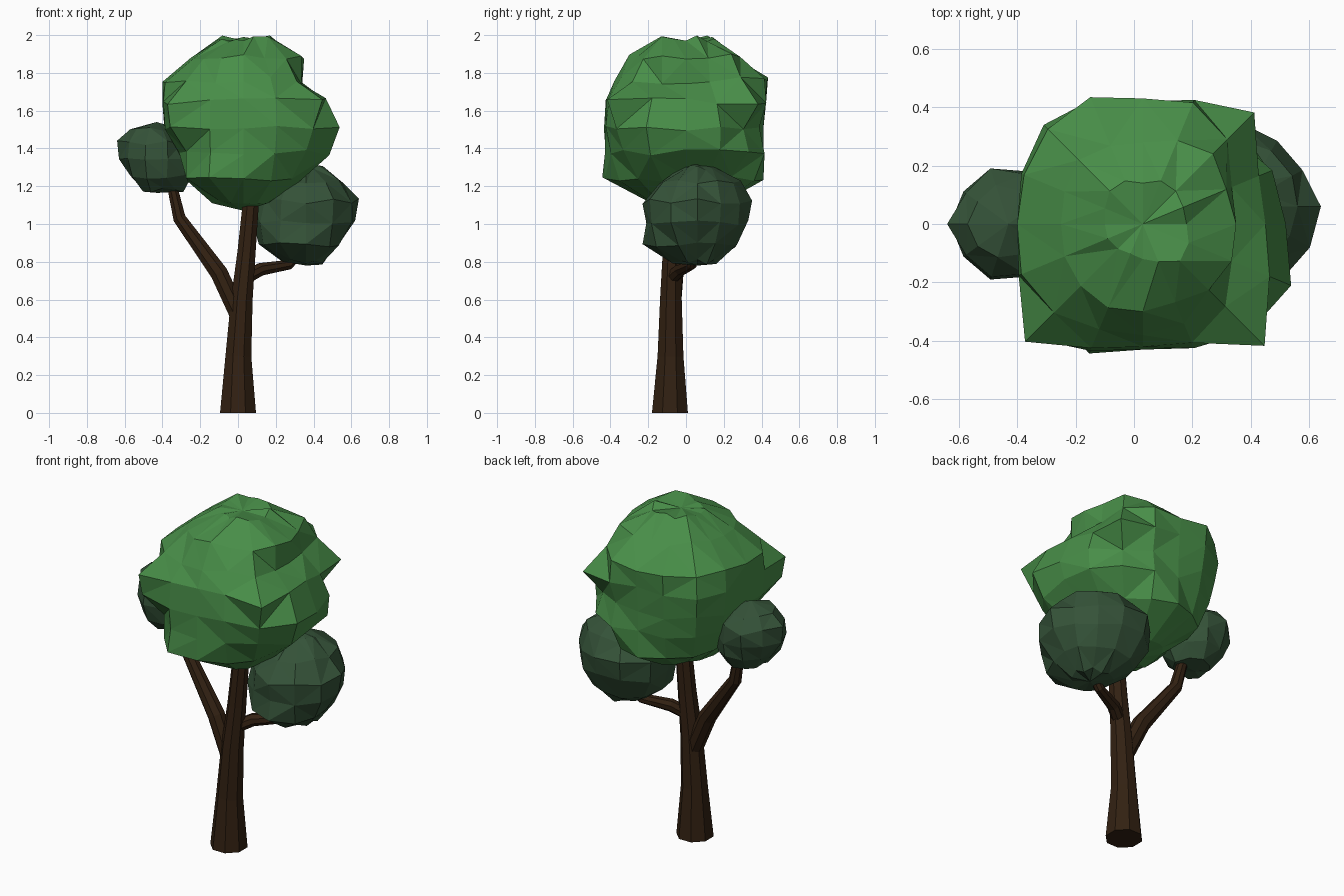
import bpy, bmesh, math, random
from mathutils import Vector

if "Cube" in bpy.data.objects:
    bpy.data.objects.remove(bpy.data.objects["Cube"])

random.seed(4)


def material(name, rgb):
    m = bpy.data.materials.new(name)
    m.diffuse_color = (*rgb, 1)
    m.use_nodes = True
    m.node_tree.nodes["Principled BSDF"].inputs["Base Color"].default_value = m.diffuse_color
    return m


BARK = material("bark", (0.032, 0.015, 0.006))
LEAF = material("light_leaves", (0.065, 0.27, 0.065))
SHADE = material("dark_leaves", (0.035, 0.085, 0.04))


def loft(name, rings, mat, bottom=None, top=None, triangulate=False):
    """Skin a stack of equal-sized rings; close ends with a cap or a pole."""
    bm = bmesh.new()
    vs = [[bm.verts.new(p) for p in ring] for ring in rings]
    n = len(vs[0])
    for a, b in zip(vs, vs[1:]):
        for i in range(n):
            j = (i + 1) % n
            bm.faces.new((a[i], a[j], b[j], b[i]))
    for ring, pole in ((vs[0], bottom), (vs[-1], top)):
        if pole is None:
            bm.faces.new(ring)
        else:
            p = bm.verts.new(pole)
            for i in range(n):
                bm.faces.new((ring[i], ring[(i + 1) % n], p))
    if triangulate:
        bmesh.ops.triangulate(bm, faces=bm.faces[:])
    bmesh.ops.recalc_face_normals(bm, faces=bm.faces[:])
    me = bpy.data.meshes.new(name)
    bm.to_mesh(me)
    bm.free()
    me.materials.append(mat)
    ob = bpy.data.objects.new(name, me)
    bpy.context.collection.objects.link(ob)
    return ob


def limb(name, path, sides=8):
    """Tapered tube along (x, y, z, radius) points."""
    pts = [Vector(p[:3]) for p in path]
    rings = []
    for k, p in enumerate(path):
        d = (pts[min(k + 1, len(pts) - 1)] - pts[max(k - 1, 0)]).normalized()
        if k == 0 and p[2] == 0:
            d = Vector((0, 0, 1))
        u = Vector((0, 1, 0)).cross(d).normalized()
        v = d.cross(u)
        angles = [math.tau * (i + 0.5) / sides for i in range(sides)]
        rings.append([pts[k] + p[3] * (u * math.cos(a) + v * math.sin(a)) for a in angles])
    return loft(name, rings, BARK)


def leaf_rings(name, centre, table, mat, bottom, top, jitter):
    """Jagged leaf mass: each row is a height and radii (hundredths) anticlockwise from +x."""
    rings = []
    for z, radii in table:
        ring = []
        for i, r in enumerate(radii):
            a = math.tau * i / len(radii)
            zz = z + random.uniform(-jitter, jitter)
            ring.append((centre[0] + r / 100 * math.cos(a), centre[1] + r / 100 * math.sin(a), zz))
        rings.append(ring)
    return loft(name, rings, mat, (*centre, bottom), (*centre, top), triangulate=True)


# Trunk and branches
limb("trunk", [(0, -0.085, 0, 0.103), (0.002, -0.082, 0.3, 0.074),
               (0.02, -0.08, 0.6, 0.062), (0.045, -0.075, 0.85, 0.052), (0.08, -0.07, 1.25, 0.043)])
limb("left_branch", [(0.02, -0.08, 0.48, 0.05), (-0.1, -0.06, 0.74, 0.05),
                     (-0.31, -0.02, 1.03, 0.036), (-0.36, 0, 1.25, 0.027)], 8)
limb("right_branch", [(0.03, -0.08, 0.71, 0.038), (0.12, -0.03, 0.76, 0.036),
                      (0.27, 0.03, 0.785, 0.028), (0.36, 0.05, 0.88, 0.02)], 8)

# Main canopy
leaf_rings("main_canopy", (0.03, 0), [
    (1.12, [18] * 16),
    (1.24, [30, 31, 34, 39, 41, 38, 37, 33, 30, 32, 43, 48, 43, 38, 36, 32]),
    (1.38, [46, 47, 47, 45, 41, 42, 43, 40, 36, 37, 43, 46, 43, 43, 47, 49]),
    (1.51, [49, 48, 43, 42, 41, 44, 46, 43, 42, 45, 55, 47, 43, 46, 52, 55]),
    (1.65, [42, 43, 54, 46, 42, 46, 48, 45, 43, 46, 57, 46, 42, 44, 59, 47]),
    (1.76, [31, 33, 41, 45, 43, 47, 46, 44, 43, 45, 43, 39, 38, 37, 40, 33]),
    (1.89, [32, 31, 34, 31, 28, 29, 31, 29, 28, 29, 30, 31, 30, 29, 32, 33]),
    (1.98, [15, 15, 16, 16, 14, 16, 16, 14, 13, 13, 12, 11, 12, 14, 18, 17]),
], LEAF, 1.07, 1.97, 0.018)

# Side clumps of leaves
leaf_rings("left_leaves", (-0.43, 0), [
    (1.18, [14, 13, 12, 9, 8, 8, 9, 10, 11, 12]),
    (1.25, [19, 18, 18, 16, 15, 14, 16, 17, 17, 18]),
    (1.34, [20, 19, 19, 19, 19, 20, 19, 20, 19, 19]),
    (1.43, [16, 17, 18, 20, 18, 21, 18, 19, 18, 16]),
    (1.50, [9, 10, 12, 14, 13, 14, 13, 12, 11, 10]),
], SHADE, 1.165, 1.54, 0.012)
leaf_rings("right_leaves", (0.36, 0.06), [
    (0.80, [10, 10, 10, 10, 11, 13, 14, 14, 16, 13, 10, 10]),
    (0.89, [18, 19, 19, 21, 23, 24, 25, 26, 28, 29, 25, 20]),
    (1.01, [26, 24, 25, 27, 31, 32, 28, 28, 27, 27, 28, 28]),
    (1.12, [28, 25, 26, 29, 33, 33, 28, 25, 26, 29, 29, 28]),
    (1.22, [20, 21, 22, 23, 25, 26, 22, 19, 19, 20, 21, 20]),
    (1.30, [9, 9, 9, 9, 9, 9, 8, 7, 7, 7, 7, 8]),
], SHADE, 0.78, 1.32, 0.015)
